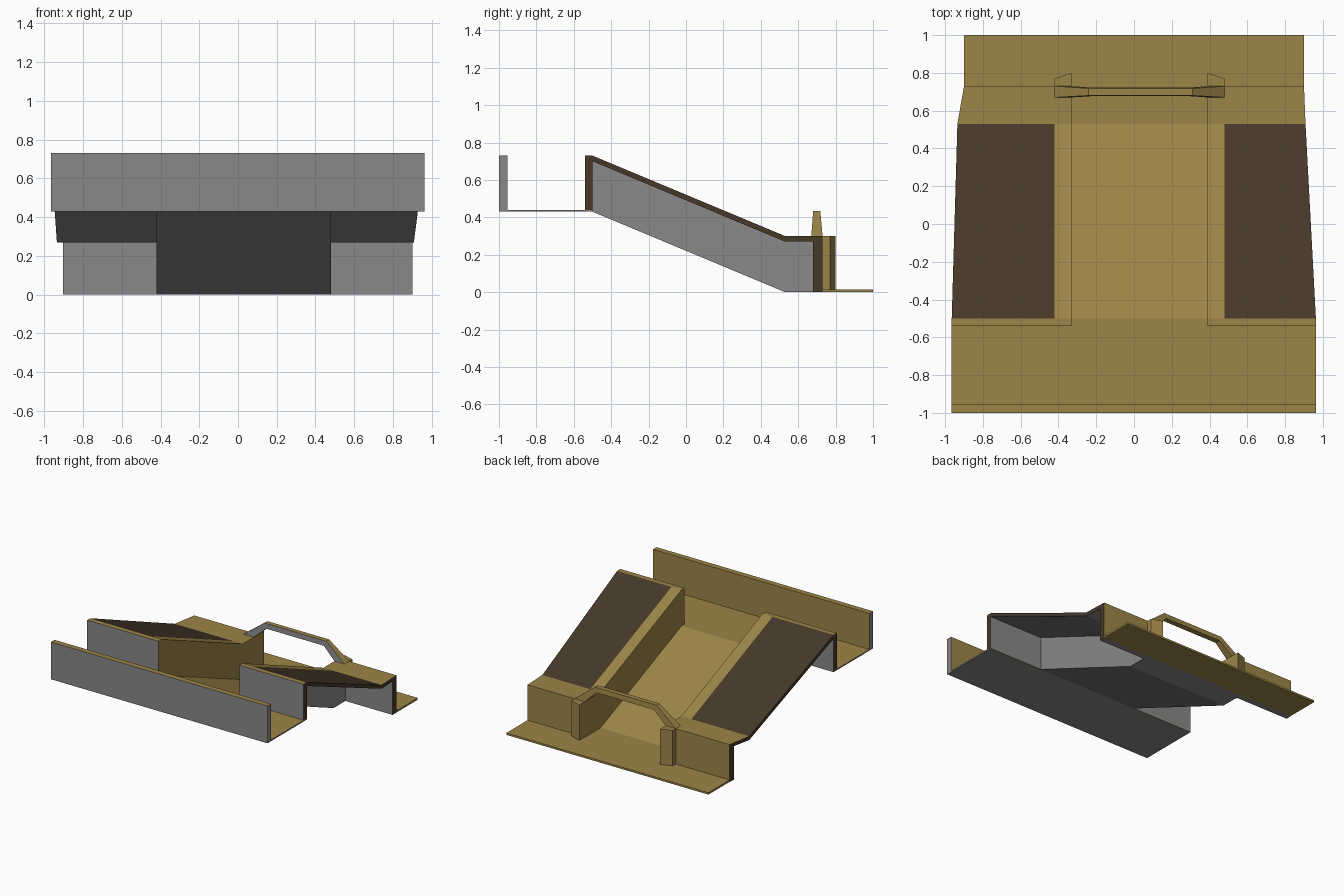
import bpy, bmesh

if "Cube" in bpy.data.objects:
    bpy.data.objects.remove(bpy.data.objects["Cube"])

# --- materials ---
def mat(name, rgb):
    m = bpy.data.materials.new(name)
    m.diffuse_color = (*rgb, 1)
    m.use_nodes = True
    m.node_tree.nodes["Principled BSDF"].inputs["Base Color"].default_value = m.diffuse_color
    return m

MATS = [mat("tan_plaster", (0.335, 0.235, 0.065)),
        mat("dark_brown_roof", (0.062, 0.040, 0.021)),
        mat("plain_grey", (0.25, 0.25, 0.25))]
TAN, BROWN, GREY = 0, 1, 2


def default_rule(n, c):
    # undersides and front-facing sides are bare grey
    return GREY if n.z < -0.3 or n.y < -0.5 else TAN


def loft(name, ring_a, ring_b, rule=default_rule):
    """Closed solid between two matching rings, coloured per face."""
    bm = bmesh.new()
    a = [bm.verts.new(p) for p in ring_a]
    b = [bm.verts.new(p) for p in ring_b]
    bm.faces.new(a)
    bm.faces.new(b[::-1])
    for i in range(len(a)):
        j = (i + 1) % len(a)
        bm.faces.new((a[j], a[i], b[i], b[j]))
    bmesh.ops.recalc_face_normals(bm, faces=bm.faces)
    bm.normal_update()
    for f in bm.faces:
        f.material_index = rule(f.normal, f.calc_center_median())
    me = bpy.data.meshes.new(name)
    bm.to_mesh(me)
    bm.free()
    for m in MATS:
        me.materials.append(m)
    ob = bpy.data.objects.new(name, me)
    bpy.context.collection.objects.link(ob)
    return ob


def extrude_x(name, profile, x0, x1, rule=default_rule):
    """Extrude a (y, z) profile along x; x0/x1 may be functions of y."""
    at = lambda x, y: x(y) if callable(x) else x
    return loft(name, [(at(x0, y), y, z) for y, z in profile],
                [(at(x1, y), y, z) for y, z in profile], rule)


def box_profile(y0, y1, z0, z1):
    return [(y0, z0), (y1, z0), (y1, z1), (y0, z1)]


def outline(points):
    """Piecewise-linear outer edge x(y)."""
    def f(y):
        if y <= points[0][0]:
            return points[0][1]
        for (ya, xa), (yb, xb) in zip(points, points[1:]):
            if y <= yb:
                return xa + (xb - xa) * (y - ya) / (yb - ya)
        return points[-1][1]
    return f


left_edge = outline([(-0.5, -0.965), (0.53, -0.935), (0.67, -0.905), (0.73, -0.90)])
right_edge = outline([(-0.5, 0.963), (0.53, 0.908), (0.67, 0.90)])

# --- upper landing with parapet ---
def outer_grey(n, c):
    return GREY if n.z < -0.3 or n.y < -0.5 or abs(n.x) > 0.5 else TAN

extrude_x("upper_landing", box_profile(-1, -0.5, 0.43, 0.44), -0.965, 0.963, outer_grey)
extrude_x("front_parapet", box_profile(-1, -0.955, 0.431, 0.73), -0.965, 0.963, outer_grey)

# --- ramp floor and lower landing ---
extrude_x("ramp_floor", [(-0.5, 0.43), (0.53, 0), (0.73, 0), (0.73, 0.013),
                         (0.53, 0.013), (-0.5, 0.44)], -0.33, 0.39)
extrude_x("lower_landing", box_profile(0.73, 1, 0, 0.015), -0.90, 0.90, lambda n, c: TAN)

# --- side walls of the ramp, sloped roofs, pillars ---
wall = [(-0.54, 0.435), (-0.54, 0.73), (-0.5, 0.73), (0.53, 0.30),
        (0.73, 0.30), (0.73, 0), (0.53, 0), (-0.5, 0.43)]
roof = [(-0.54, 0.435), (-0.54, 0.73), (-0.5, 0.73), (0.53, 0.30), (0.73, 0.30),
        (0.73, 0), (0.68, 0), (0.68, 0.27), (0.53, 0.27), (-0.5, 0.70), (-0.5, 0.435)]

for label, s, inner, outer, edge in (("left", -1, -0.33, -0.42, left_edge),
                                     ("right", 1, 0.39, 0.48, right_edge)):
    def wall_rule(n, c, s=s):
        return GREY if n.x * s > 0.5 else default_rule(n, c)

    def roof_rule(n, c):
        if abs(n.x) > 0.5 or 0.2 < n.y < 0.8:
            return BROWN                      # sloped top and cut ends
        if n.y > 0.8 and c.y < 0:
            return GREY                       # hidden back of the front panel
        return default_rule(n, c)

    extrude_x(label + "_ramp_wall", wall, inner, outer, wall_rule)
    extrude_x(label + "_sloped_roof", roof, outer, edge, roof_rule)
    base = [(inner, 0.73), (outer, 0.73), (outer, 0.77), (inner, 0.80)]
    loft(label + "_pillar", [(x, y, 0.01) for x, y in base],
         [(x, y, 0.30) for x, y in base], lambda n, c: TAN)

# --- arch over the ramp foot, narrowing towards the top ---
arch = [(-0.42, 0.30), (-0.24, 0.435), (0.31, 0.435), (0.48, 0.30),
        (0.39, 0.30), (0.29, 0.395), (-0.22, 0.395), (-0.33, 0.30)]
taper = lambda z: (z - 0.30) / 0.135
loft("ramp_arch", [(x, 0.67 + 0.01 * taper(z), z) for x, z in arch],
     [(x, 0.73 - 0.012 * taper(z), z) for x, z in arch],
     lambda n, c: GREY if n.y < -0.5 else TAN)
